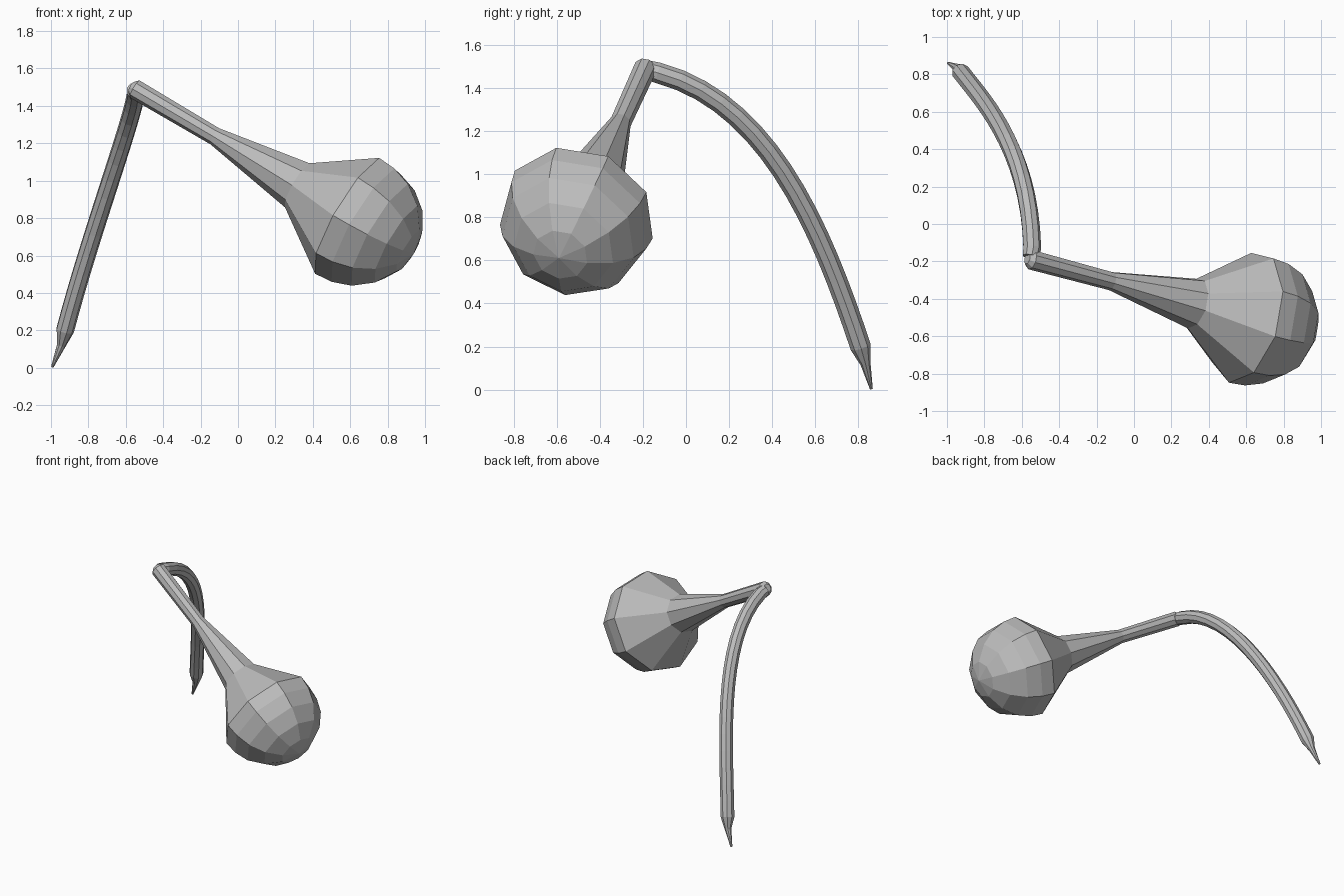
import bpy, bmesh
from math import cos, sin, radians, tau
from mathutils import Vector
from mathutils.geometry import interpolate_bezier

cube = bpy.data.objects.get("Cube")
if cube:
    bpy.data.objects.remove(cube)

SIDES = 9
GREY = (0.5, 0.5, 0.5, 1)
grey = bpy.data.materials.new("plain grey")
grey.use_nodes = True
grey.diffuse_color = GREY
grey.node_tree.nodes["Principled BSDF"].inputs["Base Color"].default_value = GREY


def sweep(name, centres, radii, side_axis, turn=0):
    """Skin nine-sided rings along a path, closing both ends."""
    bm = bmesh.new()
    rings = []
    last = len(centres) - 1
    for i, (c, r) in enumerate(zip(centres, radii)):
        along = (centres[min(i + 1, last)] - centres[max(i - 1, 0)]).normalized()
        v = (side_axis - along * side_axis.dot(along)).normalized()
        u = v.cross(along)
        angles = [radians(turn) + tau * k / SIDES for k in range(SIDES)]
        rings.append([bm.verts.new(c + r * (cos(a) * u + sin(a) * v)) for a in angles])
    for a, b in zip(rings, rings[1:]):
        for k in range(SIDES):
            n = (k + 1) % SIDES
            bm.faces.new((a[k], a[n], b[n], b[k]))
    bm.faces.new(rings[0])
    bm.faces.new(rings[-1])
    bmesh.ops.remove_doubles(bm, verts=bm.verts, dist=0.0005)
    bmesh.ops.recalc_face_normals(bm, faces=bm.faces)
    mesh = bpy.data.meshes.new(name)
    bm.to_mesh(mesh)
    bm.free()
    mesh.materials.append(grey)
    obj = bpy.data.objects.new(name, mesh)
    bpy.context.collection.objects.link(obj)
    return obj


# Straight neck widening into the rounded bulb: (distance, radius)
joint = Vector((-0.55, -0.19, 1.49))
axis = Vector((0.839, -0.225, -0.495)).normalized()
profile = [(-0.025, 0.03), (0, 0.054), (0.51, 0.05), (1.04, 0.138), (1.37, 0.362),
           (1.47, 0.354), (1.575, 0.318), (1.675, 0.24), (1.745, 0.13), (1.776, 0)]
sweep("neck_and_bulb", [joint + axis * t for t, r in profile],
      [r for t, r in profile], Vector((0, -1, 0)), turn=17)

# Curved tube dropping from the joint, ending in a tapered tip
arc = interpolate_bezier(Vector((-0.545, -0.13, 1.47)), Vector((-0.56, 0.40, 1.33)),
                         Vector((-0.793, 0.64, 0.706)), Vector((-0.925, 0.81, 0.2)), 16)
tip = [Vector((-0.945, 0.833, 0.12)), Vector((-0.993, 0.86, 0.004))]
start = [Vector((-0.553, -0.175, 1.483))]
sweep("curved_tube", start + arc + tip, [0.045] + [0.049] * len(arc) + [0.024, 0.007],
      Vector((1, 0, 0)), turn=10)
